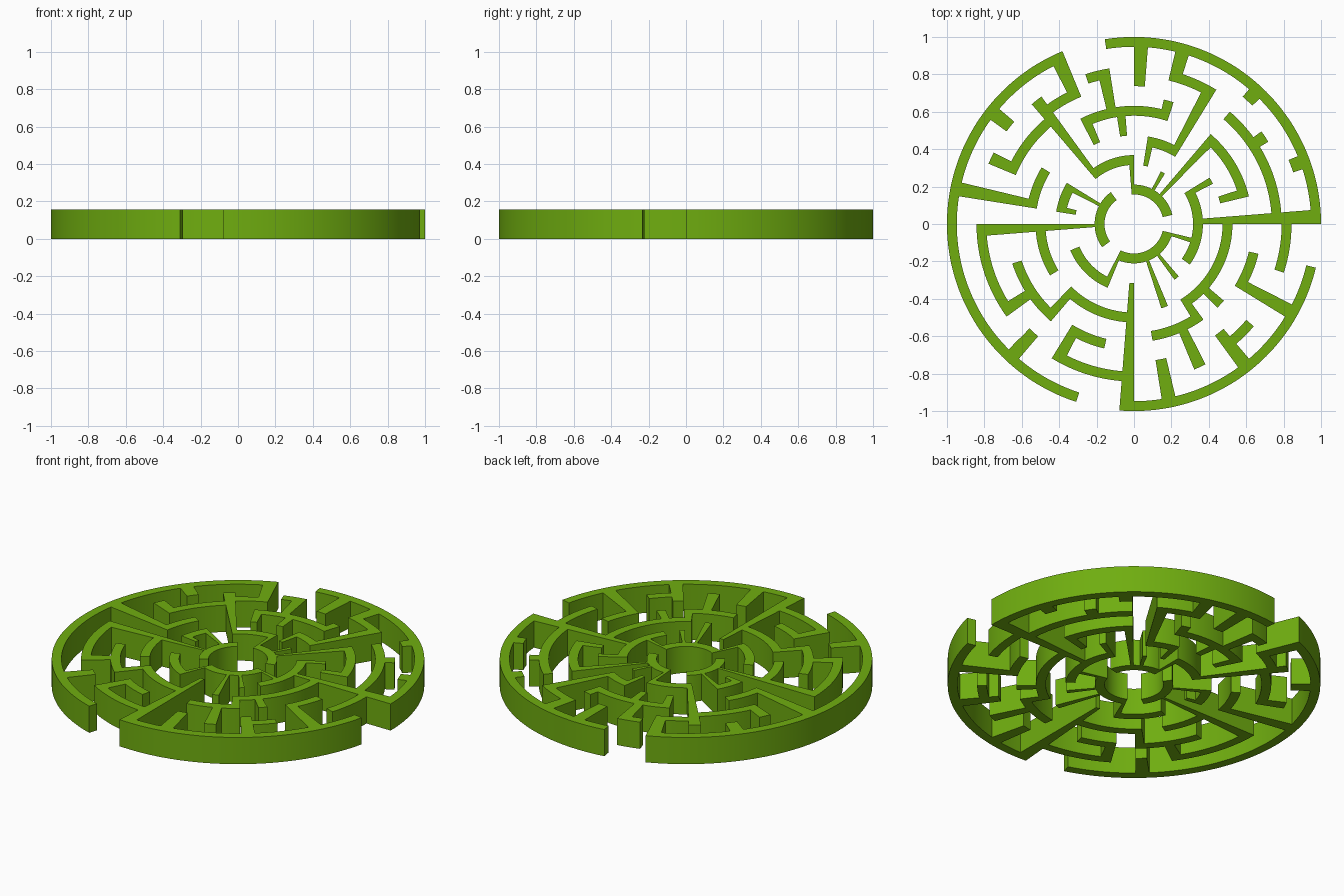
import bpy, bmesh, math

if "Cube" in bpy.data.objects:
    bpy.data.objects.remove(bpy.data.objects["Cube"])

# Polar grid: 19 radial steps, 80 angular steps of 4.5 degrees
RINGS, SECTORS, SUB = 19, 80, 3
HEIGHT = 3 / RINGS

# Curved walls, one radial step thick: (inner radius step, start sector, end sector)
arcs = [
    (18, 0, 22), (18, 25, 56), (18, 59, 77),             # outer rim
    (3, 3, 21), (3, 28, 48), (3, 54, 77),                # centre ring
    (15, 13, 17), (8, 13, 18), (14, 0, 11), (11, 3, 11),
    (6, 72, 87), (15, 76, 80), (15, 22, 24), (11, 16, 26),
    (14, 25, 29), (13, 28, 35), (6, 20, 29), (10, 33, 38), (7, 33, 38),
    (15, 40, 48), (9, 40, 47), (12, 44, 51), (9, 50, 60), (6, 45, 55),
    (15, 53, 60), (12, 53, 57),
    (15, 68, 71), (12, 73, 77), (9, 67, 80), (11, 62, 68),
]
# Straight walls, one sector wide: (sector, inner radius step, outer radius step)
spokes = [
    (0, 6, 19), (3, 9, 12), (4, 17, 19), (6, 6, 9), (7, 14, 16),
    (10, 4, 12), (10, 17, 19), (13, 4, 6), (13, 8, 16), (16, 11, 13),
    (16, 15, 19), (17, 6, 9), (19, 14, 19),
    (20, 3, 7), (21, 9, 12), (22, 11, 16), (25, 9, 12), (25, 14, 19),
    (28, 6, 16), (31, 16, 19), (33, 4, 8), (34, 13, 16), (37, 6, 8),
    (37, 10, 19),
    (40, 4, 16), (47, 12, 16), (50, 9, 13), (50, 15, 19), (53, 12, 16),
    (54, 3, 7), (59, 6, 19),
    (62, 14, 19), (64, 4, 9), (65, 11, 16), (67, 9, 12), (68, 4, 7),
    (68, 14, 19), (70, 9, 12), (73, 12, 19), (76, 4, 7),
]

# Merge all walls into one set of grid cells
cells = set()
for r, a, b in arcs:
    cells |= {(r, u % SECTORS) for u in range(a, b)}
for u, a, b in spokes:
    cells |= {(r, u) for r in range(a, b)}

bm = bmesh.new()
verts = {}


def vert(r, k):
    key = (r, k % (SECTORS * SUB))
    if key not in verts:
        ang = math.tau * key[1] / (SECTORS * SUB)
        verts[key] = bm.verts.new((r / RINGS * math.cos(ang), r / RINGS * math.sin(ang), 0))
    return verts[key]


# Floor plan, then raise it to full height
for r, u in sorted(cells):
    for k in range(u * SUB, (u + 1) * SUB):
        bm.faces.new((vert(r, k), vert(r + 1, k), vert(r + 1, k + 1), vert(r, k + 1)))
plan = bm.faces[:]
ext = bmesh.ops.extrude_face_region(bm, geom=plan, use_keep_orig=True)
top = [g for g in ext["geom"] if isinstance(g, bmesh.types.BMVert)]
bmesh.ops.translate(bm, vec=(0, 0, HEIGHT), verts=top)
bmesh.ops.recalc_face_normals(bm, faces=bm.faces[:])

mesh = bpy.data.meshes.new("maze_walls")
bm.to_mesh(mesh)
bm.free()
maze = bpy.data.objects.new("maze_walls", mesh)
bpy.context.collection.objects.link(maze)

# Green finish
mat = bpy.data.materials.new("green")
mat.diffuse_color = (0.16, 0.42, 0.005, 1)
mat.use_nodes = True
mat.node_tree.nodes["Principled BSDF"].inputs["Base Color"].default_value = mat.diffuse_color
mesh.materials.append(mat)

bpy.context.view_layer.objects.active = maze
maze.select_set(True)
bpy.ops.object.shade_smooth_by_angle(angle=math.radians(30))
